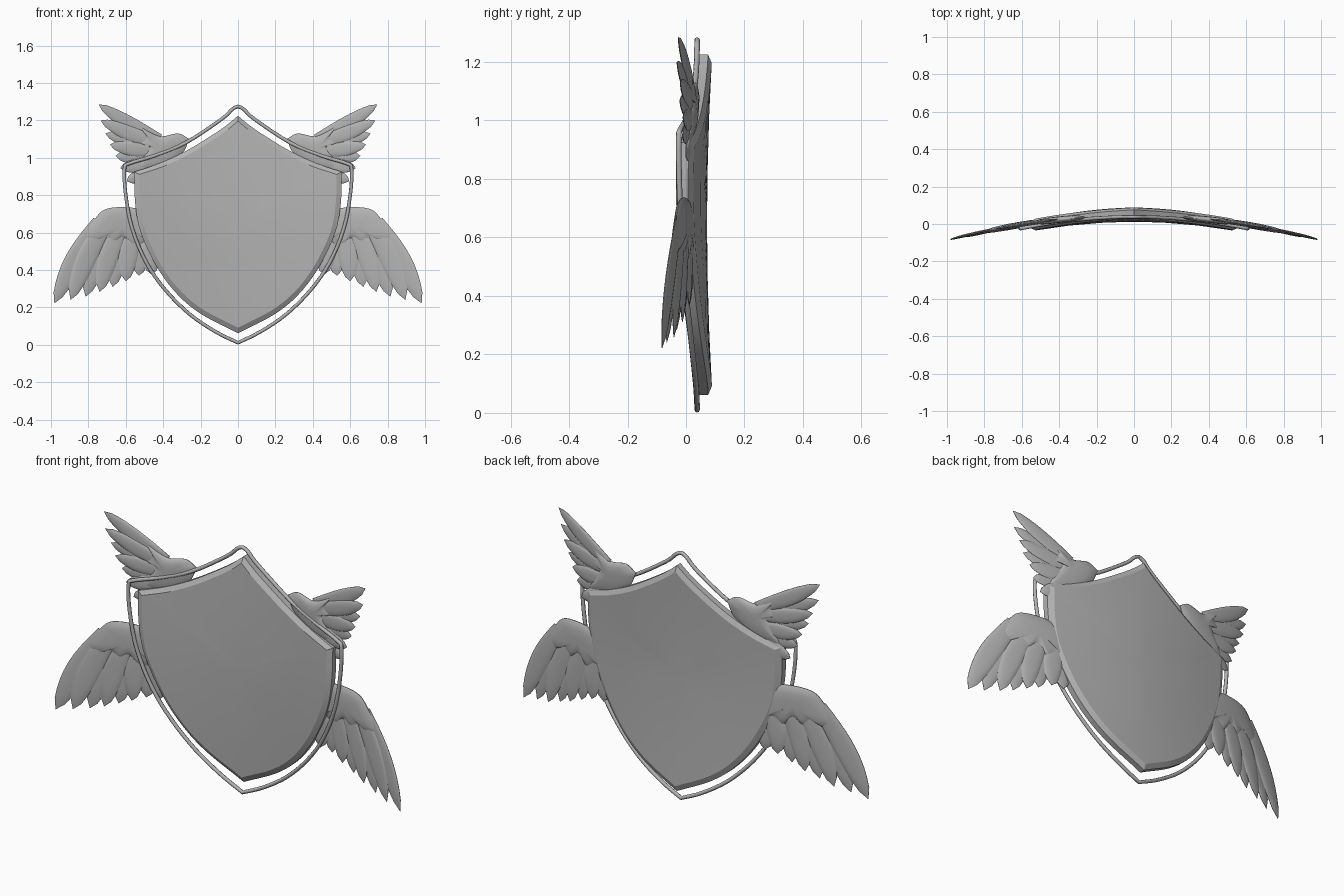
import bpy, bmesh, math
from mathutils import Vector

cube = bpy.data.objects.get("Cube")
if cube:
    bpy.data.objects.remove(cube)

grey = bpy.data.materials.new("plain_grey")
grey.use_nodes = True
COLOUR = (0.45, 0.45, 0.45, 1)
grey.diffuse_color = COLOUR
grey.node_tree.nodes["Principled BSDF"].inputs["Base Color"].default_value = COLOUR


def smooth_path(points, steps=5):
    """Catmull-Rom path through the points, ends included."""
    pts = [Vector(p) for p in points]
    pts = [2 * pts[0] - pts[1]] + pts + [2 * pts[-1] - pts[-2]]
    out = []
    for a, b, c, d in zip(pts, pts[1:], pts[2:], pts[3:]):
        for i in range(steps):
            t = i / steps
            out.append(0.5 * (2 * b + (c - a) * t + (2 * a - 5 * b + 4 * c - d) * t * t
                              + (3 * b - a - 3 * c + d) * t ** 3))
    return out + [pts[-2]]


def closed_half(half):
    """Mirror a half outline that starts and ends on the centre line."""
    return half + [Vector((-p.x, p.y)) for p in reversed(half[1:-1])]


def shield_bend(x, z):
    return -0.17 * x * x - 0.018 * max(0, 1 - ((z - 0.65) / 0.58) ** 2)


def wing_bend(x, z):
    return 0.045 - 0.135 * x * x


def plate(bm, outline, centre, layers, bend, side=1):
    """Bent solid: layers are (scale about the centre, y) from back to front."""
    centre = Vector(centre)

    def vert(p, y):
        return bm.verts.new((side * p.x, bend(p.x, p.y) + y, p.y))

    rings = [[vert(centre + (p - centre) * s, y) for p in outline] for s, y in layers]
    n = len(outline)
    for a, b in zip(rings, rings[1:]):
        for i in range(n):
            j = (i + 1) % n
            bm.faces.new((a[i], a[j], b[j], b[i]))
    for ring, y in ((rings[0], layers[0][1]), (rings[-1], layers[-1][1])):
        tip = vert(centre, y)
        for i in range(n):
            bm.faces.new((ring[i], ring[(i + 1) % n], tip))


def finish(bm, name, angle):
    bmesh.ops.recalc_face_normals(bm, faces=bm.faces)
    mesh = bpy.data.meshes.new(name)
    bm.to_mesh(mesh)
    bm.free()
    mesh.materials.append(grey)
    ob = bpy.data.objects.new(name, mesh)
    bpy.context.collection.objects.link(ob)
    bpy.ops.object.select_all(action='DESELECT')
    ob.select_set(True)
    bpy.context.view_layer.objects.active = ob
    bpy.ops.object.shade_smooth_by_angle(angle=math.radians(angle))
    return ob


def lens(thick, y=0):
    """Layers of a thin pillow shape."""
    shape = [(0.3, 1), (0.65, 0.85), (0.9, 0.5), (1, 0.1)]
    return [(s, y + thick * h) for s, h in shape] + [(s, y - thick * h) for s, h in reversed(shape)]


def feather(bm, root, tip, half_width, bow, y, side):
    """Paddle-shaped feather with a rounded tip."""
    root, tip = Vector(root), Vector(tip)
    along = tip - root
    across = Vector((-along.y, along.x)).normalized()
    steps = 10
    left, right = [], []
    for i in range(steps + 1):
        t = i / steps
        mid = root + along * t + across * bow * math.sin(math.pi * t)
        w = half_width * (0.75 + 0.35 * math.sin(math.pi * t)) * math.sqrt(max(0, 1 - t ** 5))
        left.append(mid + across * w)
        if i < steps:
            right.append(mid - across * w)
    centre = root + along / 2 + across * bow
    plate(bm, left + right[::-1], centre, lens(0.008, y), wing_bend, side)


def lerp_path(path, t):
    pts = smooth_path(path, 8)
    return pts[round(t * (len(pts) - 1))]


def wing(name, roots, tips, half_width, bow, covert, centre, side):
    """Fan of feathers under a padded covert with a scalloped edge."""
    bm = bmesh.new()
    for i, tip in enumerate(tips):
        root = lerp_path(roots, i / (len(tips) - 1))
        feather(bm, root, tip, half_width, bow, 0.003 * (-1) ** i, side)
    plate(bm, smooth_path(covert, 4)[:-1], centre, lens(0.017), wing_bend, side)
    finish(bm, name, 50)


# Shield body with bevelled front and back edges
top_edge = smooth_path([(0, 1.225), (0.06, 1.175), (0.14, 1.12), (0.28, 1.035), (0.42, 0.97), (0.555, 0.925)], 3)
side_edge = smooth_path([(0.555, 0.925), (0.55, 0.76), (0.52, 0.6), (0.43, 0.41),
                         (0.32, 0.265), (0.19, 0.16), (0, 0.062)], 4)
bm = bmesh.new()
plate(bm, closed_half(top_edge[:-1] + side_edge), (0, 0.65),
      [(0.3, 0.09), (0.65, 0.09), (0.95, 0.09), (1, 0.076),
       (1, 0.046), (0.95, 0.03), (0.65, 0.03), (0.3, 0.03)], shield_bend)
finish(bm, "shield_body", 20)

# Thin wire frame around the shield
frame_half = smooth_path([(0, 1.275), (0.03, 1.26), (0.09, 1.205), (0.28, 1.08), (0.45, 1.01), (0.58, 0.97),
                          (0.607, 0.94), (0.6, 0.8), (0.565, 0.62), (0.49, 0.44), (0.39, 0.295),
                          (0.26, 0.165), (0.12, 0.07), (0, 0.011)], 4)
curve = bpy.data.curves.new("wire_frame", 'CURVE')
curve.dimensions = '3D'
curve.bevel_depth = 0.0095
curve.bevel_resolution = 2
loop = closed_half(frame_half)
spline = curve.splines.new('POLY')
spline.points.add(len(loop) - 1)
for point, p in zip(spline.points, loop):
    point.co = (p.x, 0.038 - 0.17 * p.x ** 2, p.y, 1)
spline.use_cyclic_u = True
curve.materials.append(grey)
frame = bpy.data.objects.new("wire_frame", curve)
bpy.context.collection.objects.link(frame)
bpy.ops.object.select_all(action='DESELECT')
frame.select_set(True)
bpy.context.view_layer.objects.active = frame
bpy.ops.object.convert(target='MESH')
bpy.ops.object.shade_smooth_by_angle(angle=math.radians(50))

# Two pairs of wings
lower_covert = [(0.4, 0.66), (0.48, 0.71), (0.58, 0.735), (0.7, 0.728), (0.76, 0.68), (0.82, 0.58),
                (0.77, 0.55), (0.72, 0.58), (0.67, 0.54), (0.61, 0.57), (0.55, 0.52),
                (0.48, 0.55), (0.4, 0.52), (0.4, 0.66)]
lower_tips = [(0.982, 0.222), (0.895, 0.24), (0.815, 0.257), (0.74, 0.283),
              (0.67, 0.31), (0.6, 0.34), (0.53, 0.37), (0.46, 0.375)]
upper_covert = [(0.26, 1.1), (0.32, 1.13), (0.42, 1.115), (0.52, 1.165), (0.5, 1.12), (0.53, 1.08),
                (0.48, 1.06), (0.51, 1.0), (0.54, 0.93), (0.4, 0.95), (0.3, 1.02), (0.26, 1.1)]
upper_tips = [(0.745, 1.285), (0.735, 1.2), (0.71, 1.13), (0.685, 1.07),
              (0.655, 1.01), (0.63, 0.945), (0.595, 0.875)]
for side, word in ((1, "left"), (-1, "right")):
    wing(word + "_lower_wing", [(0.74, 0.66), (0.6, 0.64), (0.45, 0.6)], lower_tips,
         0.05, 0.015, lower_covert, (0.61, 0.64), side)
    wing(word + "_upper_wing", [(0.42, 1.1), (0.43, 1.04), (0.44, 0.96)], upper_tips,
         0.036, -0.008, upper_covert, (0.42, 1.05), side)
